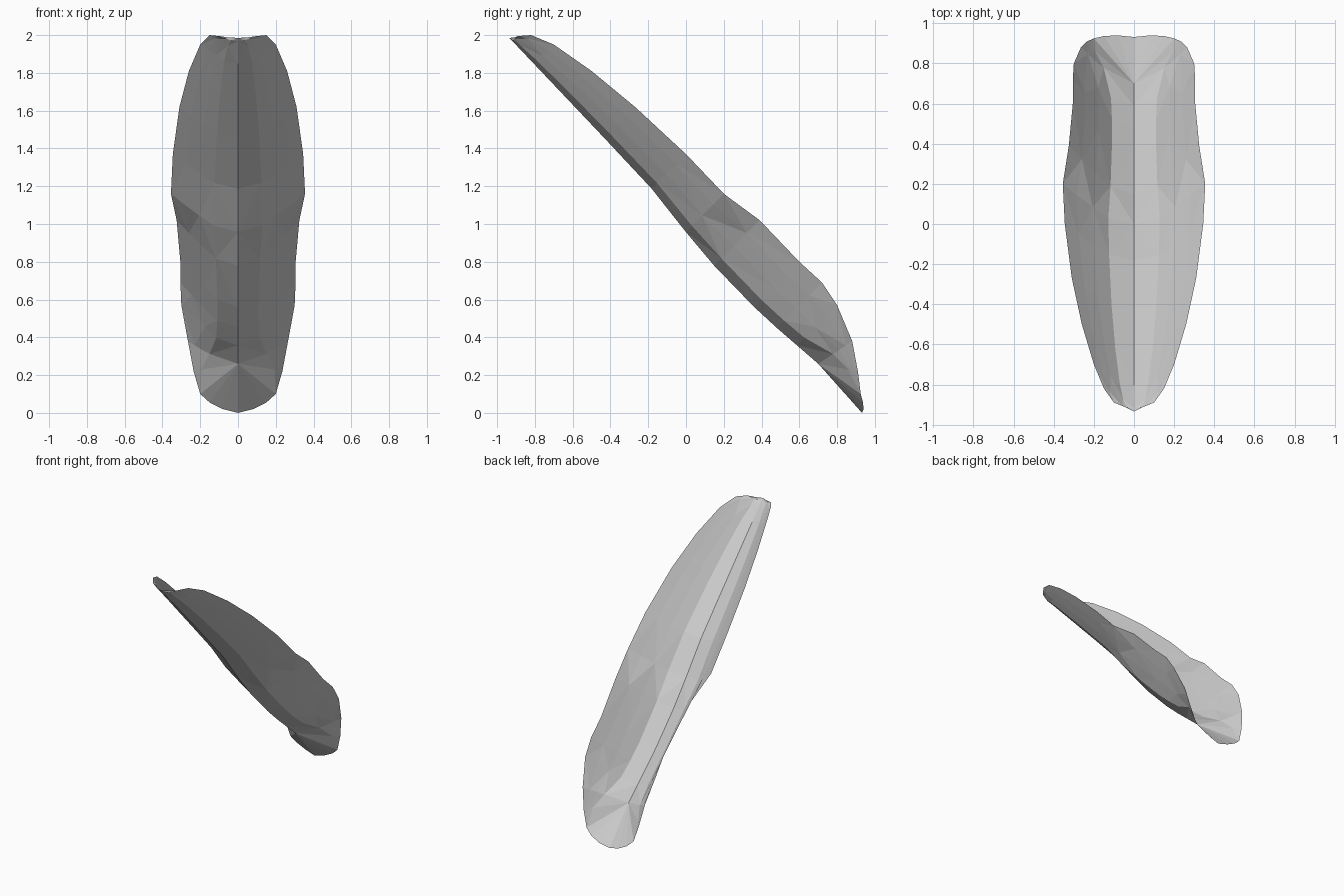
import bpy, bmesh
from mathutils import Vector

cube = bpy.data.objects.get("Cube")
if cube:
    bpy.data.objects.remove(cube, do_unlink=True)

mat = bpy.data.materials.new("light grey")
mat.use_nodes = True
grey = (0.6, 0.6, 0.6, 1)
mat.diffuse_color = grey
mat.node_tree.nodes["Principled BSDF"].inputs["Base Color"].default_value = grey

# Keel line in the y-z plane, from the high front tip down to the foot
keel = [Vector(p) for p in [(0, -.935, 1.985), (0, -.2, 1.21), (0, .1, .83),
                            (0, .4, .52), (0, .7, .26)]]

# Left rim, from the high tip down to the foot corner
rim = [Vector(p) for p in [
    (.05, -.91, 1.988), (.1, -.89, 1.995), (.15, -.82, 2), (.2, -.7, 1.95),
    (.26, -.5, 1.81), (.31, -.27, 1.62), (.345, 0, 1.37), (.355, .2, 1.16),
    (.325, .39, 1.02), (.305, .6, .8), (.305, .72, .69), (.3, .8, .57),
    (.265, .88, .38), (.235, .91, .22), (.2, .925, .1)]]
foot = [Vector(p) for p in [(.15, .937, .055), (.08, .94, .02), (0, .932, 0)]]


def along(p):
    return p.y - p.z


def keel_at(s):
    """Keel point level with the given position along the shell."""
    for a, b in zip(keel, keel[1:]):
        if s <= along(b):
            t = (s - along(a)) / (along(b) - along(a))
            return a.lerp(b, max(t, 0))
    return keel[-1].copy()


def section(r):
    """Cross-section from the keel out to the rim: shallow floor, steep wall."""
    k = keel_at(along(r))
    end = min(max((along(r) - .1) / .7, 0), 1)
    points = [k]
    for fx, fh in ((.36, .16), (.58, .43), (.8, .72)):
        fx, fh = fx + (1 - fx) * end ** 2, fh + (1 - fh) * end ** 2
        p = k.lerp(r, fh)
        p.x = r.x * fx
        points.append(p)
    return points + [r]


bm = bmesh.new()


def add_face(points):
    unique = []
    for p in points:
        if all((p - q).length > 1e-4 for q in unique):
            unique.append(p)
    if len(unique) > 2:
        bm.faces.new([bm.verts.new(p) for p in unique])


for side in (1, -1):
    flip = lambda p: Vector((p.x * side, p.y, p.z))
    # Trough wall and floor panels
    rows = [section(r) for r in rim]
    rows.insert(0, [keel[0]] * 5)
    for i, (a, b) in enumerate(zip(rows, rows[1:])):
        for j in range(4):
            q = [a[j], b[j], b[j + 1], a[j + 1]]
            # Alternate the diagonals for a faceted surface
            if (i + j) % 2:
                q = q[1:] + q[:1]
            add_face([flip(p) for p in (q[0], q[1], q[2])])
            add_face([flip(p) for p in (q[0], q[2], q[3])])
    # Fan closing the flat foot
    edge = [rim[-1]] + foot
    for a, b in zip(edge, edge[1:]):
        add_face([flip(p) for p in (keel[-1], a, b)])

bmesh.ops.remove_doubles(bm, verts=bm.verts, dist=1e-4)
bmesh.ops.recalc_face_normals(bm, faces=bm.faces)
bm.normal_update()
if sum(f.normal.z * f.calc_area() for f in bm.faces) < 0:
    bmesh.ops.reverse_faces(bm, faces=bm.faces)

mesh = bpy.data.meshes.new("curved_shell")
bm.to_mesh(mesh)
bm.free()
mesh.materials.append(mat)
shell = bpy.data.objects.new("curved_shell", mesh)
bpy.context.collection.objects.link(shell)
